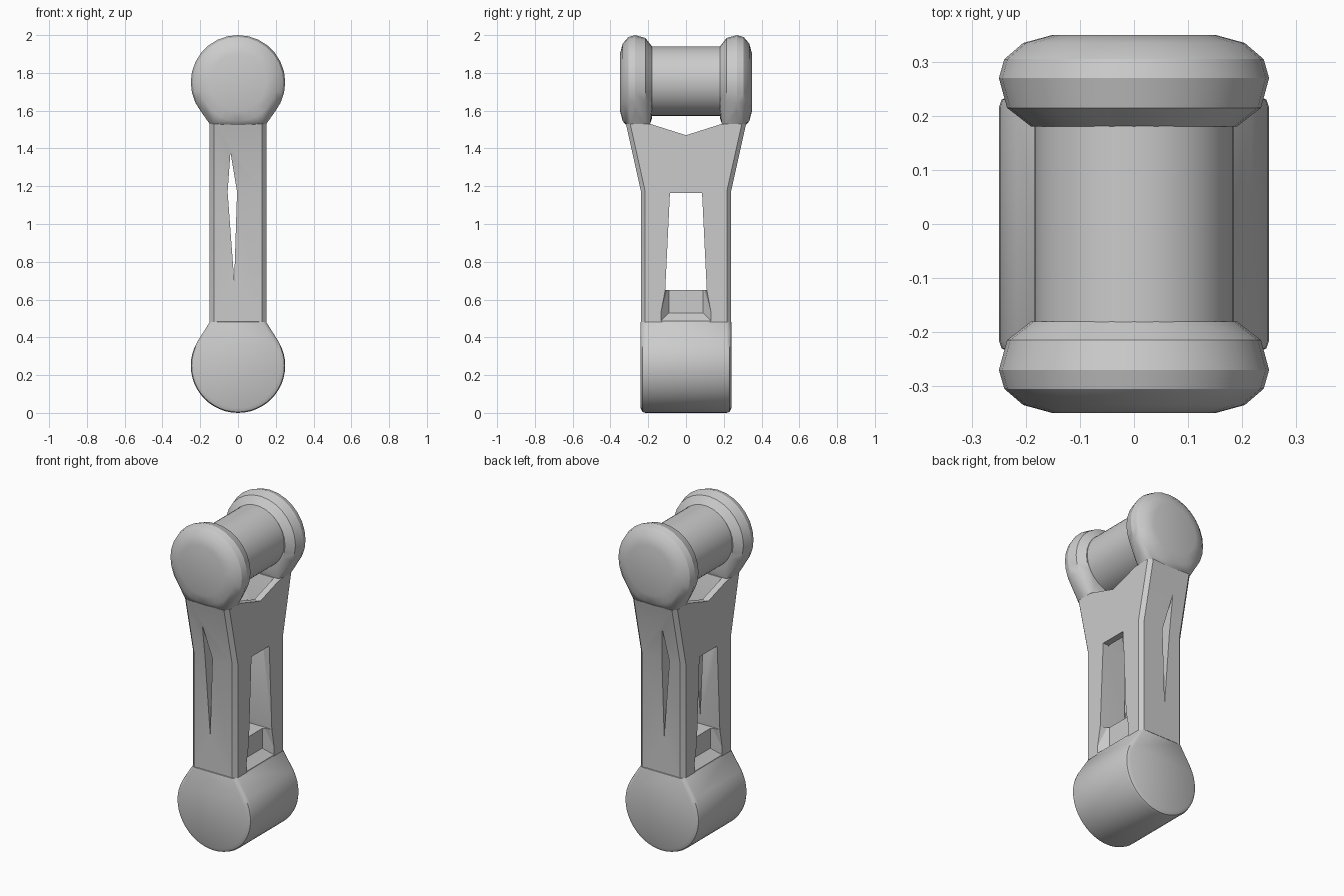
import bpy, bmesh, math

cube = bpy.data.objects.get("Cube")
if cube:
    bpy.data.objects.remove(cube, do_unlink=True)

GREY = (0.6, 0.6, 0.6, 1)
grey = bpy.data.materials.new("plain grey")
grey.use_nodes = True
grey.diffuse_color = GREY
grey.node_tree.nodes["Principled BSDF"].inputs["Base Color"].default_value = GREY


def finish(name, bm):
    bmesh.ops.recalc_face_normals(bm, faces=bm.faces)
    mesh = bpy.data.meshes.new(name)
    bm.to_mesh(mesh)
    bm.free()
    mesh.materials.append(grey)
    obj = bpy.data.objects.new(name, mesh)
    bpy.context.collection.objects.link(obj)
    return obj


def activate(obj):
    bpy.ops.object.select_all(action="DESELECT")
    obj.select_set(True)
    bpy.context.view_layer.objects.active = obj


def smooth(obj, degrees=30):
    activate(obj)
    bpy.ops.object.shade_smooth_by_angle(angle=math.radians(degrees))


def hull(name, points):
    """Convex solid wrapped around the points."""
    bm = bmesh.new()
    for p in points:
        bm.verts.new(p)
    res = bmesh.ops.convex_hull(bm, input=bm.verts)
    loose = set(res["geom_interior"]) | set(res["geom_unused"])
    bmesh.ops.delete(bm, geom=[v for v in loose if isinstance(v, bmesh.types.BMVert)],
                     context="VERTS")
    bmesh.ops.dissolve_limit(bm, angle_limit=0.01, verts=bm.verts, edges=bm.edges)
    return finish(name, bm)


def rings(profile, z, count):
    """Circles of (radius, y) around a lengthwise axis at height z."""
    turn = 2 * math.pi / count
    return [(r * math.cos(i * turn), y, z + r * math.sin(i * turn))
            for r, y in profile for i in range(count)]


def box_points(levels):
    """Corner points for levels of (half x, half y, z)."""
    return [(sx * x, sy * y, z) for x, y, z in levels
            for sx in (-1, 1) for sy in (-1, 1)]


# Lower barrel, tapering up into the arm
barrel_profile = [(0.225, -0.24), (0.245, -0.23), (0.25, -0.215)]
barrel_profile += [(r, -y) for r, y in barrel_profile]
barrel = hull("lower_barrel", rings(barrel_profile, 0.25, 48)
              + box_points([(0.15, 0.215, 0.48), (0.13, 0.24, 0.48)]))
smooth(barrel)

# Rounded upper heads with tapered necks
head_profile = [(0.15, 0.35), (0.205, 0.335), (0.24, 0.305), (0.25, 0.27),
                (0.235, 0.215), (0.19, 0.18)]
for side, name in ((-1, "front_head"), (1, "back_head")):
    neck = [(sx * x, side * y, 1.53) for sx in (-1, 1)
            for x, y in ((0.15, 0.295), (0.13, 0.318), (0.15, 0.21), (0.13, 0.19))]
    head = hull(name, rings([(r, side * y) for r, y in head_profile], 1.75, 28) + neck)
    smooth(head)

# Pin between the heads
pin = hull("upper_pin", rings([(0.184, -0.2), (0.184, 0.2)], 1.757, 48))
smooth(pin)

# Forked arm, extruded from its side outline
half = [(0.238, 0.44), (0.238, 1.17), (0.318, 1.53), (0.19, 1.53)]
outline = half + [(0, 1.47)] + [(-y, z) for y, z in reversed(half)]
bm = bmesh.new()
face = bm.faces.new([bm.verts.new((-0.15, y, z)) for y, z in outline])
grown = bmesh.ops.extrude_face_region(bm, geom=[face])
bmesh.ops.translate(bm, vec=(0.3, 0, 0),
                    verts=[v for v in grown["geom"] if isinstance(v, bmesh.types.BMVert)])
corners = [e for e in bm.edges
           if all(abs(v.co.y) > 0.23 for v in e.verts)
           and abs(e.verts[0].co.x - e.verts[1].co.x) < 0.01
           and abs(e.verts[0].co.z - e.verts[1].co.z) > 0.1]
bmesh.ops.bevel(bm, geom=corners, offset=0.022, segments=1, affect="EDGES")
arm = finish("forked_arm", bm)

# Openings: side window, hollow under the fork, end slits, crossbar recesses
cutters = [
    hull("window_cutter", box_points([(0.3, 0.11, 0.65), (0.3, 0.085, 1.165)])),
    hull("hollow_cutter", box_points([(0.11, 0.08, 1.12), (0.11, 0.195, 1.56)])),
    hull("slit_cutter", [(x, y, z) for y in (-0.5, 0.5) for x, z in
                         ((-0.04, 1.38), (-0.055, 1.17), (-0.02, 0.7), (-0.005, 1.17))]),
]
for side in (-1, 1):
    cutters.append(hull("recess_cutter", [
        (side * x, sy * y, z) for sy in (-1, 1) for x, y, z in
        ((0.17, 0.15, 0.47), (0.17, 0.11, 0.68), (0.1, 0.09, 0.53), (0.1, 0.09, 0.68))]))
for cutter in cutters:
    cutter.hide_render = True
    cut = arm.modifiers.new("cut", "BOOLEAN")
    cut.object = cutter
    cut.solver = "EXACT"
    activate(arm)
    bpy.ops.object.modifier_apply(modifier=cut.name)
    bpy.data.objects.remove(cutter, do_unlink=True)
smooth(arm, 20)
